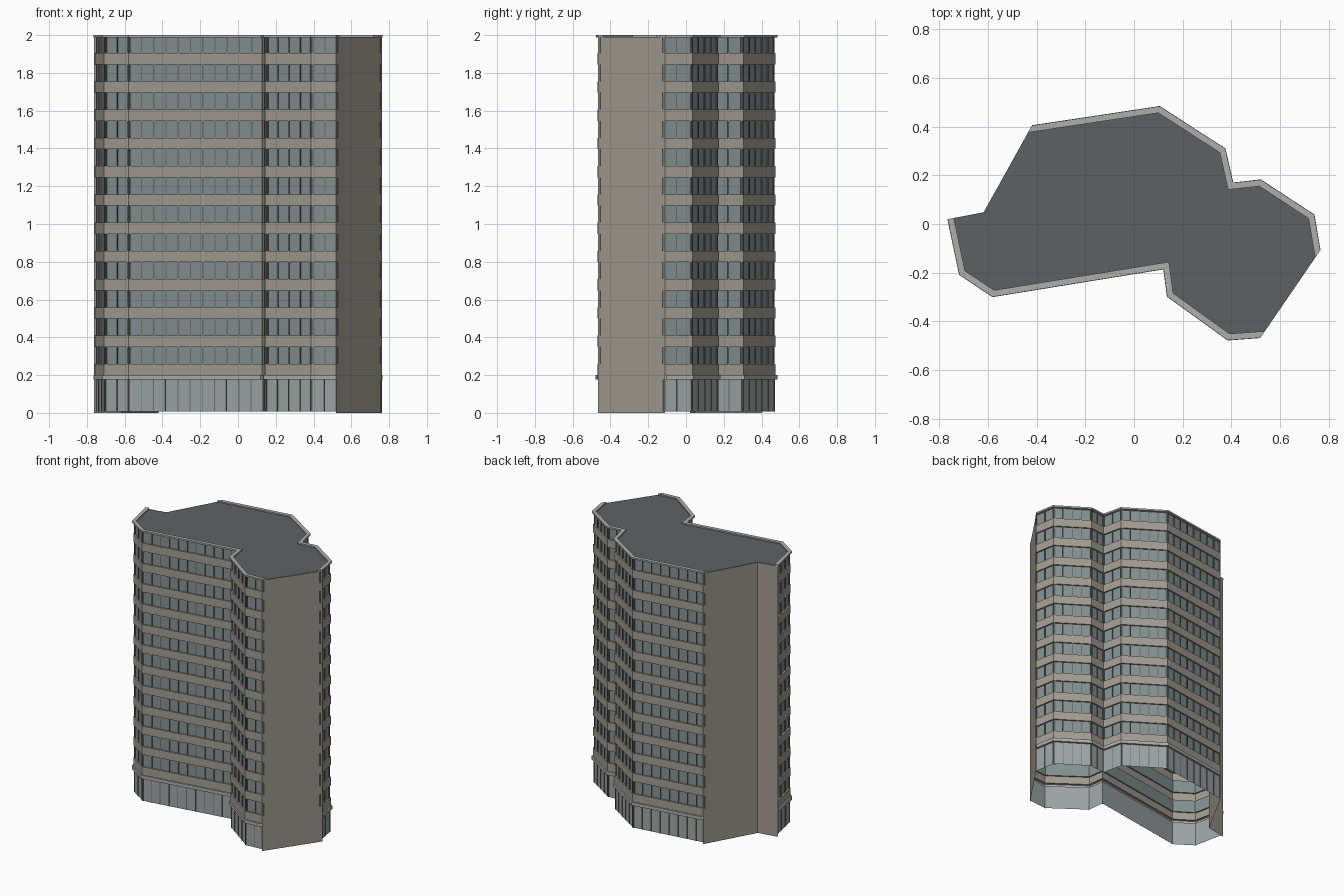
import bpy
from mathutils import Vector

if "Cube" in bpy.data.objects:
    bpy.data.objects.remove(bpy.data.objects["Cube"])

# Footprint, counter-clockwise; edges in BLANK are plain walls
PLAN = [Vector(p) for p in [
    (-.763, .02), (-.715, -.207), (-.58, -.297), (.123, -.183), (.138, -.297),
    (.385, -.475), (.52, -.465), (.763, -.11), (.738, .037), (.52, .18),
    (.405, .167), (.373, .308), (.105, .481), (-.42, .402), (-.617, .048)]]
N = len(PLAN)
BLANK = {6, 13, 14}
CHAINS = [range(0, 7), range(7, 14)]
FLOORS, PITCH, FIRST = 12, 0.1495, 0.26
WIN_H = 0.09


def material(name, rgb):
    m = bpy.data.materials.new(name)
    m.diffuse_color = (*rgb, 1)
    m.use_nodes = True
    m.node_tree.nodes["Principled BSDF"].inputs["Base Color"].default_value = m.diffuse_color
    return m


STONE = material("stone", (.36, .335, .285))
GLASS = material("glass", (.23, .28, .28))
PALE_GLASS = material("pale_glass", (.33, .38, .37))
FRAME = material("frame", (.16, .15, .14))
TRIM = material("trim", (.42, .42, .41))
ROOF = material("roof", (.11, .12, .12))


def make(name, verts, faces, mat):
    me = bpy.data.meshes.new(name)
    me.from_pydata(verts, [], faces)
    me.materials.append(mat)
    ob = bpy.data.objects.new(name, me)
    bpy.context.collection.objects.link(ob)
    return ob


def edge(i):
    a, b = PLAN[i % N], PLAN[(i + 1) % N]
    t = (b - a).normalized()
    return t, Vector((t.y, -t.x))


def corner(i, d):
    """Footprint corner with facade edges moved outward by d."""
    (t0, n0), (t1, n1) = edge(i - 1), edge(i)
    d0 = 0 if (i - 1) % N in BLANK else d
    d1 = 0 if i % N in BLANK else d
    p, q = PLAN[i % N] + n0 * d0, PLAN[i % N] + n1 * d1
    s = (q - p).cross(t1) / t0.cross(t1)
    return p + t0 * s


def sweep(name, profiles, mat, closed=False):
    """Sweep (offset, z) profiles along both facade chains."""
    verts, faces = [], []
    for prof in profiles:
        k = len(prof)
        for chain in CHAINS:
            base = len(verts)
            for i in chain:
                verts += [(*corner(i, d), z) for d, z in prof]
            for c in range(len(chain) - 1):
                for j in range(k if closed else k - 1):
                    a, b = base + c * k + j, base + c * k + (j + 1) % k
                    faces.append((a, b, b + k, a + k))
            if closed:
                faces.append(tuple(range(base + k - 1, base - 1, -1)))
                faces.append(tuple(range(len(verts) - k, len(verts))))
    return make(name, verts, faces, mat)


def mullions(name, d, depth, width, spacing, spans, mat):
    """Three-sided vertical bars standing on the glass line."""
    verts, faces = [], []
    for i in range(N):
        if i in BLANK:
            continue
        t, nrm = edge(i)
        a, b = corner(i, d), corner(i + 1, d)
        length = (b - a).length
        n = max(2, round(length / spacing))
        for j in range(n + 1):
            s = min(max(length * j / n, width), length - width)
            c = a + t * s
            q = [c - t * width / 2, c - t * width / 2 + nrm * depth,
                 c + t * width / 2 + nrm * depth, c + t * width / 2]
            for z0, z1 in spans:
                v = len(verts)
                verts += [(*p, z) for z in (z0, z1) for p in q]
                faces += [(v + m, v + m + 1, v + m + 5, v + m + 4) for m in range(3)]
    return make(name, verts, faces, mat)


IN, OUT = -.016, -.006
spans = [(FIRST + f * PITCH, FIRST + f * PITCH + WIN_H) for f in range(FLOORS)]
spans[-1] = (spans[-1][0], 1.99)

# Window strips and bars
sweep("window_bands", [[(IN, b), (IN, a)] for a, b in spans], GLASS)
mullions("window_bars", IN, .006, .006, .068, spans, FRAME)

# Stone spandrels below each window strip
tops = [a for a, b in spans]
bottoms = [.2] + [b for a, b in spans[:-1]]
sweep("spandrels", [[(IN, t), (OUT, t), (OUT, b), (IN, b)]
                    for b, t in zip(bottoms, tops)], STONE)

# Ground floor glazing
sweep("base_glazing", [[(-.012, .178), (-.012, .008)]], PALE_GLASS)
mullions("base_bars", -.012, .004, .004, .068, [(.008, .178)], FRAME)

# Ledge above the base, and roof rim
sweep("base_ledge", [[(-.012, .2), (.003, .2), (.003, .176), (-.012, .176)]], TRIM)
sweep("roof_rim", [[(-.024, 2), (.002, 2), (.002, 1.988), (-.024, 1.988)]], TRIM, True)

# Plain side walls
for i in sorted(BLANK):
    a, b = PLAN[i], PLAN[(i + 1) % N]
    make("plain_wall", [(*a, 0), (*b, 0), (*b, 1.99), (*a, 1.99)], [(0, 1, 2, 3)], STONE)

# Flat roof
make("roof", [(*corner(i, -.01), 1.991) for i in range(N)], [tuple(range(N))], ROOF)
